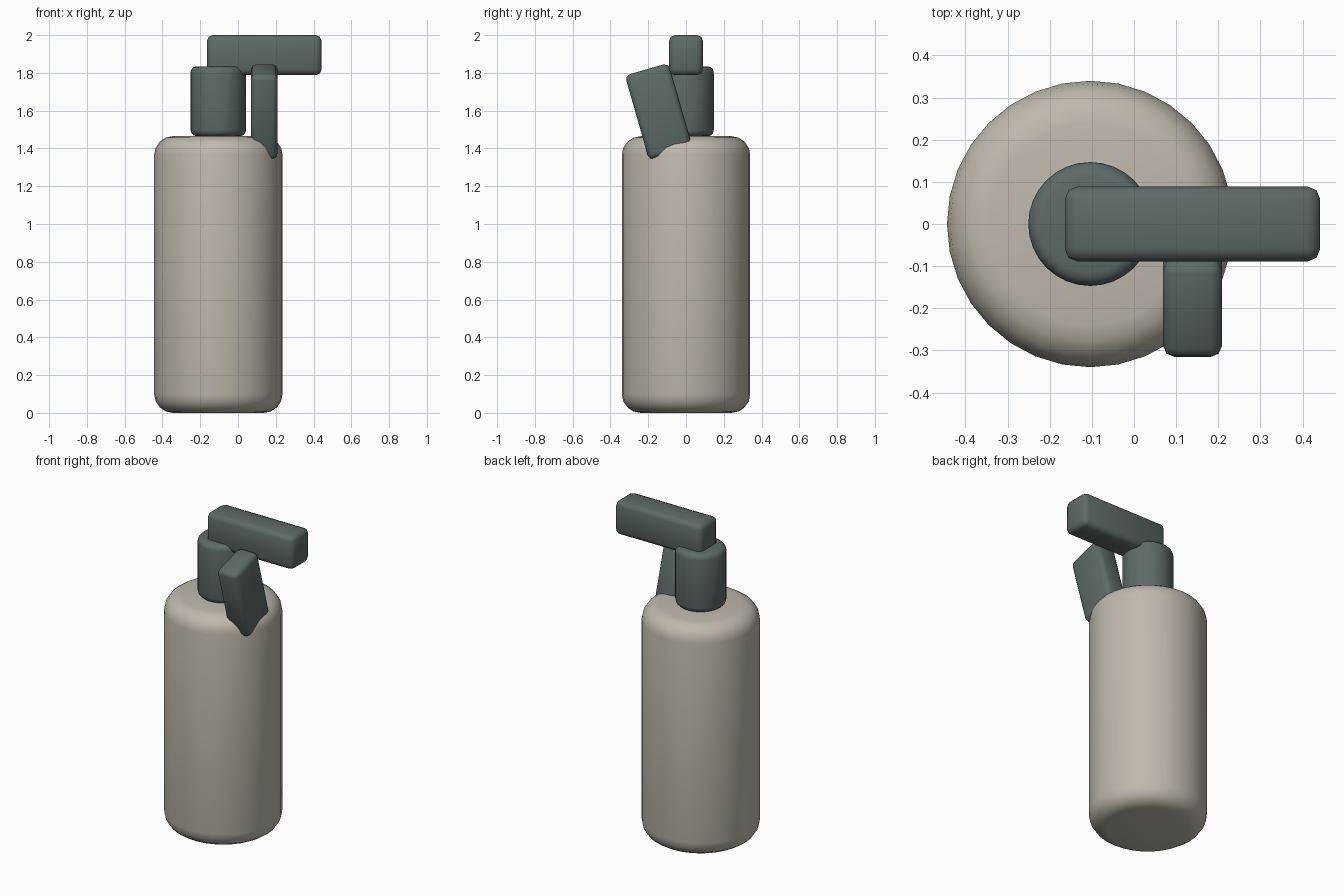
import bpy, math

if "Cube" in bpy.data.objects:
    bpy.data.objects.remove(bpy.data.objects["Cube"])

def colour(name, rgb):
    m = bpy.data.materials.new(name)
    m.diffuse_color = (*rgb, 1)
    m.use_nodes = True
    m.node_tree.nodes["Principled BSDF"].inputs["Base Color"].default_value = m.diffuse_color
    return m

cream = colour("cream", (0.52, 0.48, 0.41))
slate = colour("slate", (0.11, 0.145, 0.14))

def finish(name, mat, bevel, segments):
    ob = bpy.context.object
    ob.name = name
    ob.data.materials.append(mat)
    mod = ob.modifiers.new("bevel", 'BEVEL')
    mod.width = bevel
    mod.segments = segments
    mod.limit_method = 'ANGLE'
    mod.angle_limit = math.radians(40)
    bpy.ops.object.modifier_apply(modifier=mod.name)
    bpy.ops.object.shade_smooth_by_angle(angle=math.radians(50))
    return ob

def cylinder(name, mat, x, r, z0, z1, bevel, segments):
    bpy.ops.mesh.primitive_cylinder_add(vertices=32, radius=r, depth=z1 - z0,
                                        location=(x, 0, (z0 + z1) / 2))
    return finish(name, mat, bevel, segments)

def box(name, mat, loc, size, bevel, tilt=0):
    bpy.ops.mesh.primitive_cube_add(size=1, location=loc)
    bpy.context.object.scale = size
    bpy.ops.object.transform_apply(location=False, rotation=False, scale=True)
    bpy.context.object.rotation_euler = (tilt, 0, 0)
    return finish(name, mat, bevel, 2)

# Bottle and collar
cylinder("bottle_body", cream, -0.104, 0.34, 0.0, 1.465, 0.1, 4)
cylinder("collar", slate, -0.104, 0.147, 1.465, 1.835, 0.032, 3)

# Spray head and tilted trigger
box("nozzle", slate, (0.139, 0, 1.894), (0.606, 0.178, 0.212), 0.03)
box("trigger", slate, (0.139, -0.144, 1.595), (0.14, 0.24, 0.466), 0.028, math.radians(16))
